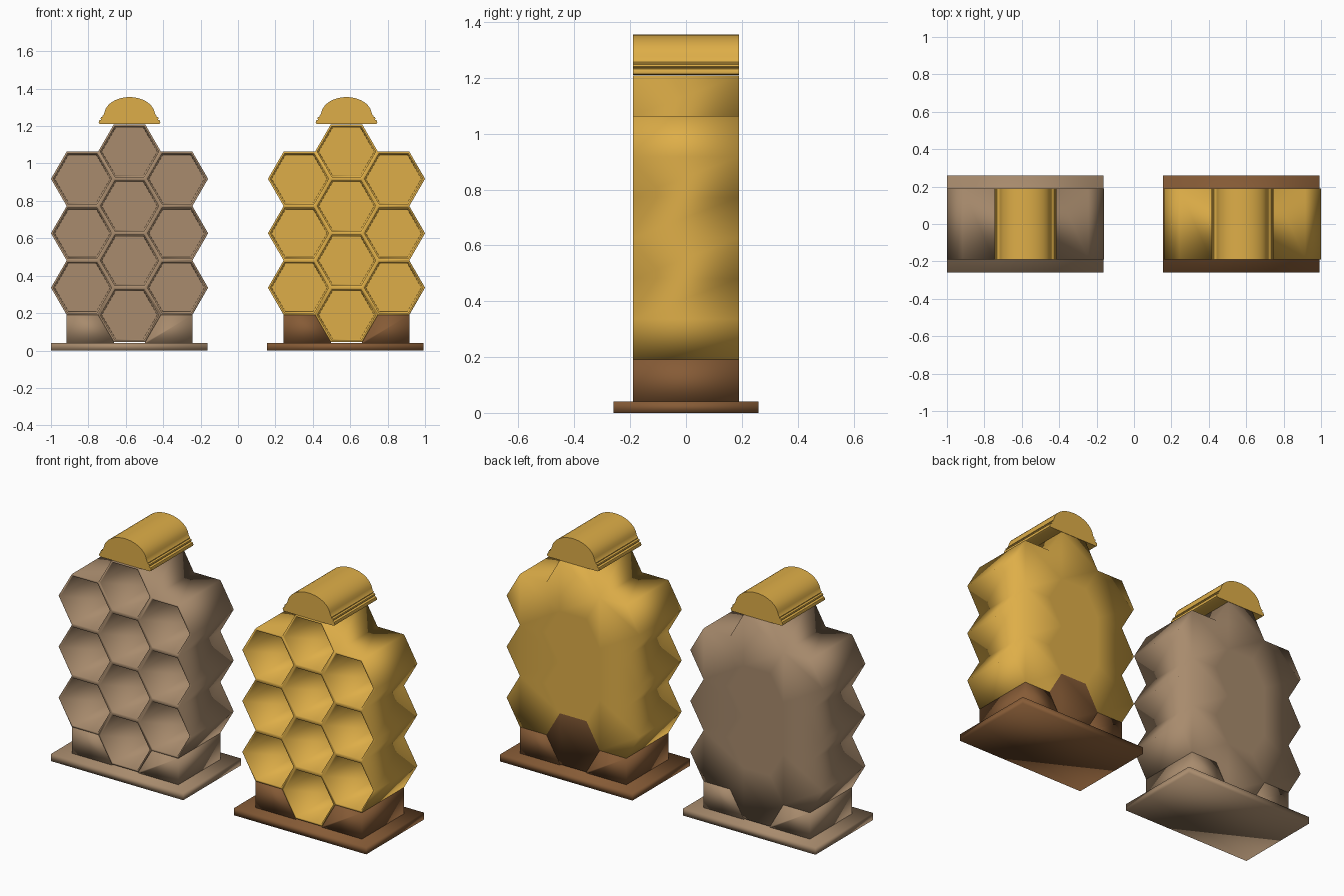
import bpy, bmesh, math

if "Cube" in bpy.data.objects:
    bpy.data.objects.remove(bpy.data.objects["Cube"])

R = 0.168                      # hexagon radius
H = R * math.sqrt(3) / 2       # hexagon half height
Y = 0.19                       # half depth of the body
Z0 = 0.045                     # bottom of the lowest cell
DEPTH = 0.33                   # depth of each cell


def material(name, rgb):
    m = bpy.data.materials.new(name)
    lin = [((c / 255 + 0.055) / 1.055) ** 2.4 for c in rgb]
    m.diffuse_color = (*lin, 1)
    m.use_nodes = True
    m.node_tree.nodes["Principled BSDF"].inputs["Base Color"].default_value = m.diffuse_color
    return m


gold = material("honey_gold", (222, 174, 72))
taupe = material("taupe", (168, 139, 109))
brown = material("wood_brown", (134, 91, 54))


def finish(bm, name, mats, x, angle=None):
    bmesh.ops.recalc_face_normals(bm, faces=bm.faces)
    for f in bm.faces:
        f.smooth = True
    me = bpy.data.meshes.new(name)
    bm.to_mesh(me)
    bm.free()
    for m in mats:
        me.materials.append(m)
    ob = bpy.data.objects.new(name, me)
    ob.location.x = x
    bpy.context.collection.objects.link(ob)
    if angle:
        bpy.ops.object.select_all(action='DESELECT')
        ob.select_set(True)
        bpy.context.view_layer.objects.active = ob
        bpy.ops.object.shade_smooth_by_angle(angle=math.radians(angle))
    return ob


def prism(name, profile, y, mat, x, angle=None):
    """Extrude an x-z outline from -y to y."""
    bm = bmesh.new()
    a = [bm.verts.new((px, -y, pz)) for px, pz in profile]
    b = [bm.verts.new((px, y, pz)) for px, pz in profile]
    bm.faces.new(a)
    bm.faces.new(b)
    n = len(a)
    for i in range(n):
        j = (i + 1) % n
        bm.faces.new((a[i], a[j], b[j], b[i]))
    return finish(bm, name, [mat], x, angle)


def honeycomb(name, mats, x):
    """Joined hexagonal cells, open at the front, closed flat at the back."""
    bm = bmesh.new()
    shared = {}

    def vert(px, py, pz):
        key = (round(px, 3), py, round(pz, 3))
        if key not in shared:
            shared[key] = bm.verts.new((px, py, pz))
        return shared[key]

    cells = [(0, Z0 + H + 2 * H * i) for i in range(4)]
    cells += [(s * 1.5 * R, Z0 + 2 * H + 2 * H * i) for s in (-1, 1) for i in range(3)]
    walls = {}
    for k, (cx, cz) in enumerate(cells):
        dirs = [(math.cos(i * math.pi / 3), math.sin(i * math.pi / 3)) for i in range(6)]
        front = [vert(cx + R * c, -Y, cz + R * s) for c, s in dirs]
        back = [vert(cx + R * c, Y, cz + R * s) for c, s in dirs]
        lip = [bm.verts.new((cx + 0.156 * c, -Y, cz + 0.156 * s)) for c, s in dirs]
        floor = [bm.verts.new((cx + 0.148 * c, DEPTH - Y, cz + 0.148 * s)) for c, s in dirs]
        for i in range(6):
            j = (i + 1) % 6
            bm.faces.new((front[i], front[j], lip[j], lip[i]))
            bm.faces.new((lip[i], lip[j], floor[j], floor[i]))
            # outer walls only where no neighbouring cell touches
            walls.setdefault(frozenset((front[i], front[j])), []).append(
                (front[i], back[i], back[j], front[j]))
        bm.faces.new(floor)
        for i in range(6):
            bm.edges.get((floor[i], floor[(i + 1) % 6])).smooth = False
        # back of the lowest cell takes the pedestal colour
        bm.faces.new(back).material_index = 1 if k == 0 else 0
    for quads in walls.values():
        if len(quads) == 1:
            f = bm.faces.new(quads[0])
            if f.calc_center_median().z < 0.18:
                f.material_index = 1
    return finish(bm, name, mats, x)


# cap outline: stepped rim, then a round arch
half = [(0.155, 1.21), (0.163, 1.214), (0.165, 1.221), (0.161, 1.231), (0.150, 1.235),
        (0.155, 1.240), (0.153, 1.247), (0.143, 1.250), (0.145, 1.256), (0.138, 1.262)]
N = 20
arch = [(0.135 * math.cos(math.pi * i / N), 1.262 + 0.093 * math.sin(math.pi * i / N))
        for i in range(1, N)]
cap_outline = half + arch + [(-px, pz) for px, pz in reversed(half)]

for side, x, plate_x, body, wood in (("left", -0.58, -0.582, taupe, taupe),
                                     ("right", 0.58, 0.574, gold, brown)):
    # base plate
    prism(side + "_base_plate", [(-0.418, 0), (0.418, 0), (0.418, 0.04), (-0.418, 0.04)],
          0.26, wood, plate_x)
    # pedestal halves on both sides of the lowest cell
    for s, tag in ((-1, "a"), (1, "b")):
        prism(f"{side}_pedestal_{tag}",
              [(s * 2 * R, 0.035), (s * R / 2, 0.035), (s * R / 2, Z0),
               (s * R, Z0 + H), (s * 2 * R, Z0 + H)], Y, wood, x)
    # honeycomb body and cap
    honeycomb(side + "_honeycomb", [body, wood], x)
    prism(side + "_cap", cap_outline, Y, gold, x, 45)
